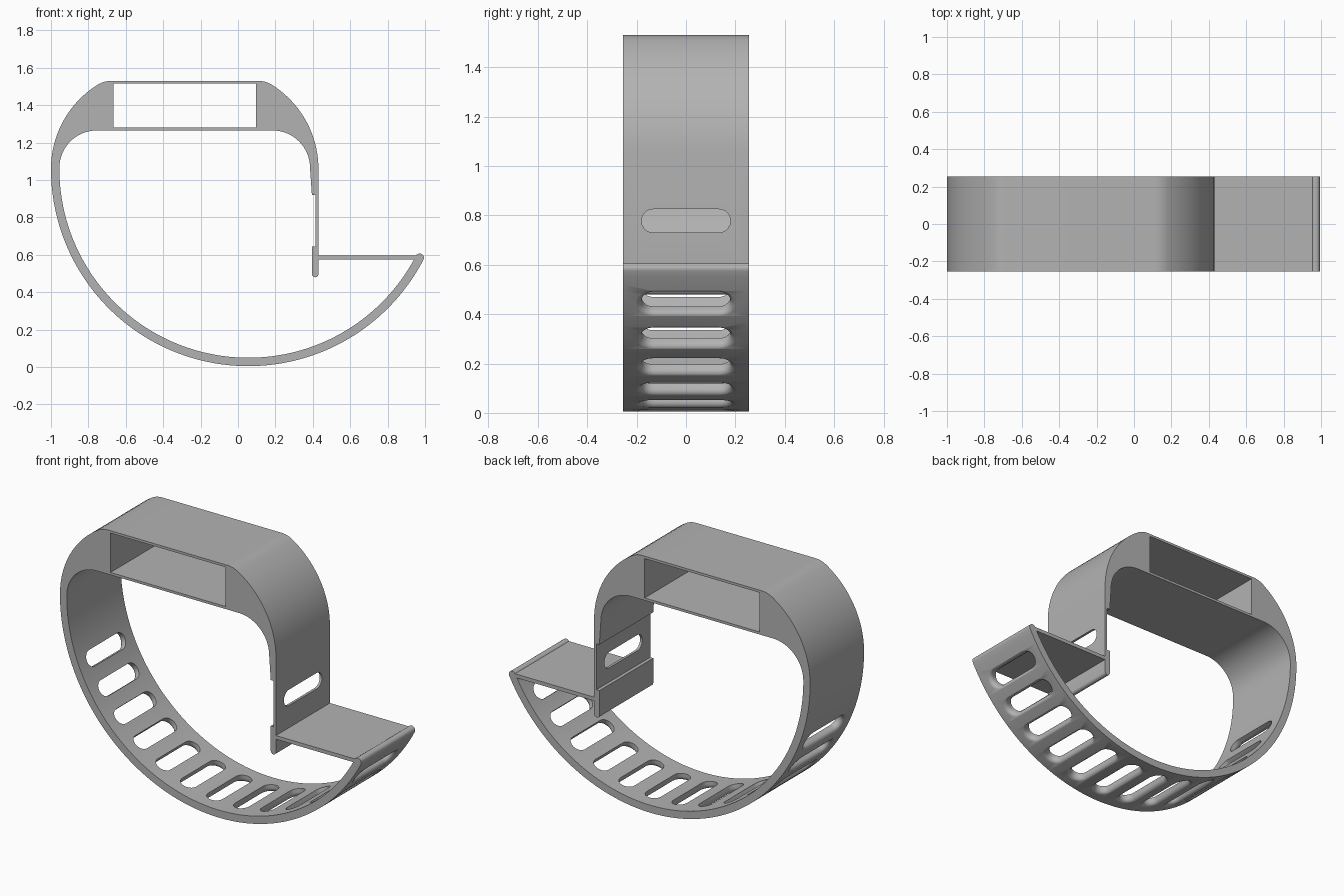
import bpy
import bmesh
from math import sin, cos, pi, radians, sqrt, atan2, degrees

cube = bpy.data.objects.get("Cube")
if cube:
    bpy.data.objects.remove(cube, do_unlink=True)

HALF = 0.255                      # half width of the strap
CX, CZ = 0.055, 1.06              # centre of the strap arc
R_OUT, R_IN = 1.055, 1.01
MID = -0.285                      # symmetry line of the body
TIP = 62.6                        # angle of the strap tip, from straight down

grey = bpy.data.materials.new("grey plastic")
grey.use_nodes = True
colour = (0.45, 0.45, 0.45, 1)
grey.diffuse_color = colour
grey.node_tree.nodes["Principled BSDF"].inputs["Base Color"].default_value = colour


def arc(x, z, r, a0, a1, n):
    """Points on an arc, angles in degrees from +x."""
    angles = [radians(a0 + (a1 - a0) * i / n) for i in range(n + 1)]
    return [(x + r * cos(a), z + r * sin(a)) for a in angles]


def mirror(points):
    return [(2 * MID - x, z) for x, z in reversed(points)]


def add_object(name, bm):
    bmesh.ops.remove_doubles(bm, verts=bm.verts, dist=1e-5)
    bmesh.ops.recalc_face_normals(bm, faces=bm.faces)
    mesh = bpy.data.meshes.new(name)
    bm.to_mesh(mesh)
    bm.free()
    mesh.materials.append(grey)
    obj = bpy.data.objects.new(name, mesh)
    bpy.context.collection.objects.link(obj)
    return obj


def loft(bm, loops):
    """Closed solid through a row of matching loops."""
    rings = [[bm.verts.new(p) for p in loop] for loop in loops]
    n = len(rings[0])
    for a, b in zip(rings, rings[1:]):
        for i in range(n):
            j = (i + 1) % n
            bm.faces.new((a[i], a[j], b[j], b[i]))
    bm.faces.new(rings[0])
    bm.faces.new(rings[-1])


def prism(bm, outline, half):
    loft(bm, [[(x, y, z) for x, z in outline] for y in (-half, half)])


def slot(bm, cx, cz, phi, levels):
    """Rounded slot along y, cut in direction phi; levels are (distance, widening)."""
    d, t = (sin(phi), -cos(phi)), (cos(phi), sin(phi))
    loops = []
    for dist, wide in levels:
        r = 0.0475 + wide
        flat = arc(0.1325, 0, r, -90, 90, 10) + arc(-0.1325, 0, r, 90, 270, 10)
        loops.append([(cx + d[0] * dist + t[0] * b, a, cz + d[1] * dist + t[1] * b)
                      for a, b in flat])
    loft(bm, loops)


# Band outline: strap, tip, inside of the body, clasp wall, outside of the body
r_tip = (R_OUT - R_IN) / 2
r_mid = (R_OUT + R_IN) / 2
end = TIP - 90
tip_x, tip_z = CX + r_mid * cos(radians(end)), CZ + r_mid * sin(radians(end))
inner_corner = arc(-0.755, 1.065, 0.2, 180, 90, 16)

R_SIDE, R_TOP = 0.53, 0.1325      # side curve and its blend into the flat top
side_x, top_x, top_z = -1 + R_SIDE, -0.68, 1.53
blend = 180 - degrees(atan2(top_z - R_TOP - CZ, side_x - top_x))
shoulder = (arc(top_x, top_z - R_TOP, R_TOP, 90, blend, 8)
            + arc(side_x, CZ, R_SIDE, blend, 180, 20)[1:])

outline = arc(CX, CZ, R_OUT, -180, end, 90)[1:]
outline += arc(tip_x, tip_z, r_tip, end, end + 180, 10)[1:]
outline += arc(CX, CZ, R_IN, end, -180, 90)[1:]
outline += inner_corner + mirror(inner_corner)
outline += [(0.395, 0.92), (0.415, 0.92), (0.415, 0.645), (0.395, 0.645)]
outline += arc(0.4125, 0.4975, 0.0175, 180, 360, 8)
outline += mirror(shoulder) + shoulder

bm = bmesh.new()
prism(bm, outline, HALF)
band = add_object("strap_and_body", bm)

# Cutters: display window, strap slots with rounded outer rims, clasp slot
bm = bmesh.new()
prism(bm, [(-0.665, 1.28), (0.095, 1.28), (0.095, 1.515), (-0.665, 1.515)], HALF + 0.1)
rim = 0.025
levels = [(0.98, 0)]
for i in range(6):
    depth = rim * sin(i / 5 * pi / 2)
    levels.append((R_OUT - rim + depth, rim - sqrt(max(rim ** 2 - depth ** 2, 0))))
levels.append((R_OUT + 0.01, rim))
for k in range(13):
    slot(bm, CX, CZ, radians(54.2 - 10.1 * k), levels)
slot(bm, 0, 0.7775, pi / 2, [(0.402, 0), (0.45, 0)])
cutter = add_object("cutter", bm)
cutter.hide_render = True

cut = band.modifiers.new("openings", "BOOLEAN")
cut.operation = "DIFFERENCE"
cut.solver = "EXACT"
cut.object = cutter
bpy.context.view_layer.objects.active = band
bpy.ops.object.modifier_apply(modifier=cut.name)
bpy.data.objects.remove(cutter, do_unlink=True)

# Flat plate joining the clasp wall to the strap tip
bm = bmesh.new()
prism(bm, [(0.43, 0.575), (0.957, 0.575), (0.957, 0.597), (0.43, 0.597)], HALF)
plate = add_object("clasp_plate", bm)

# Smooth curves, sharp edges
bpy.ops.object.select_all(action="DESELECT")
for obj in (band, plate):
    obj.select_set(True)
bpy.ops.object.shade_smooth_by_angle(angle=radians(30))
